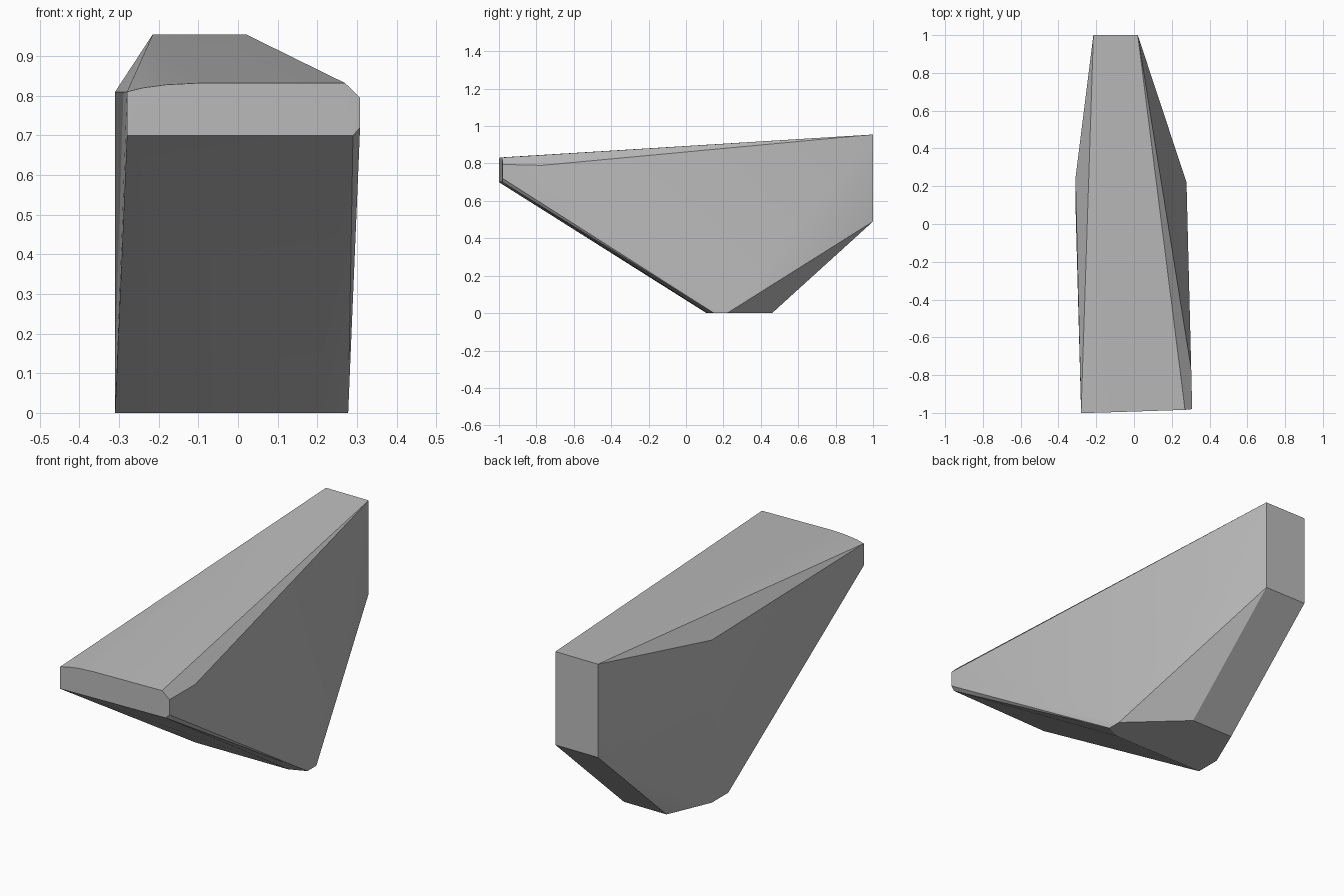
import bpy
import bmesh
import math

if "Cube" in bpy.data.objects:
    bpy.data.objects.remove(bpy.data.objects["Cube"], do_unlink=True)

# Plain grey material
grey = bpy.data.materials.new("plain_grey")
grey.use_nodes = True
colour = (0.5, 0.5, 0.5, 1)
grey.diffuse_color = colour
grey.node_tree.nodes["Principled BSDF"].inputs["Base Color"].default_value = colour

# Front end: blunt face with a gently curved top edge and clipped left corners
front = [(-0.28, -1, 0.70), (-0.28, -1, 0.81), (-0.24, -1, 0.82),
         (-0.18, -0.998, 0.828), (-0.10, -0.996, 0.832), (0.27, -0.984, 0.832),
         (0.308, -0.98, 0.795), (0.308, -0.98, 0.72), (0.29, -0.982, 0.70)]

# Back end: narrow upright rectangle
back = [(x, 1, z) for x in (-0.215, 0.02) for z in (0.49, 0.955)]

# Underside: small flat foot, narrow at the back
foot = [(-0.215, 0.46, 0), (0.02, 0.46, 0), (0.278, 0.22, 0),
        (0.278, 0.15, 0), (0.195, 0.115, 0), (-0.31, 0.11, 0), (-0.31, 0.24, 0)]

# Shoulders along the two sides
shoulders = [(-0.31, 0.24, 0.81), (0.303, -0.77, 0.79)]

# Wrap all the sections in one faceted wedge
bm = bmesh.new()
for point in front + back + foot + shoulders:
    bm.verts.new(point)
bmesh.ops.convex_hull(bm, input=bm.verts[:])
bmesh.ops.delete(bm, geom=[v for v in bm.verts if not v.link_faces], context="VERTS")
bmesh.ops.dissolve_limit(bm, angle_limit=math.radians(0.3),
                         verts=bm.verts[:], edges=bm.edges[:])
bmesh.ops.recalc_face_normals(bm, faces=bm.faces[:])

mesh = bpy.data.meshes.new("wedge_body")
bm.to_mesh(mesh)
bm.free()
mesh.materials.append(grey)
body = bpy.data.objects.new("wedge_body", mesh)
bpy.context.collection.objects.link(body)

# Soft shading over shallow folds, crisp real edges
bpy.ops.object.select_all(action="DESELECT")
body.select_set(True)
bpy.context.view_layer.objects.active = body
bpy.ops.object.shade_smooth_by_angle(angle=math.radians(30))
